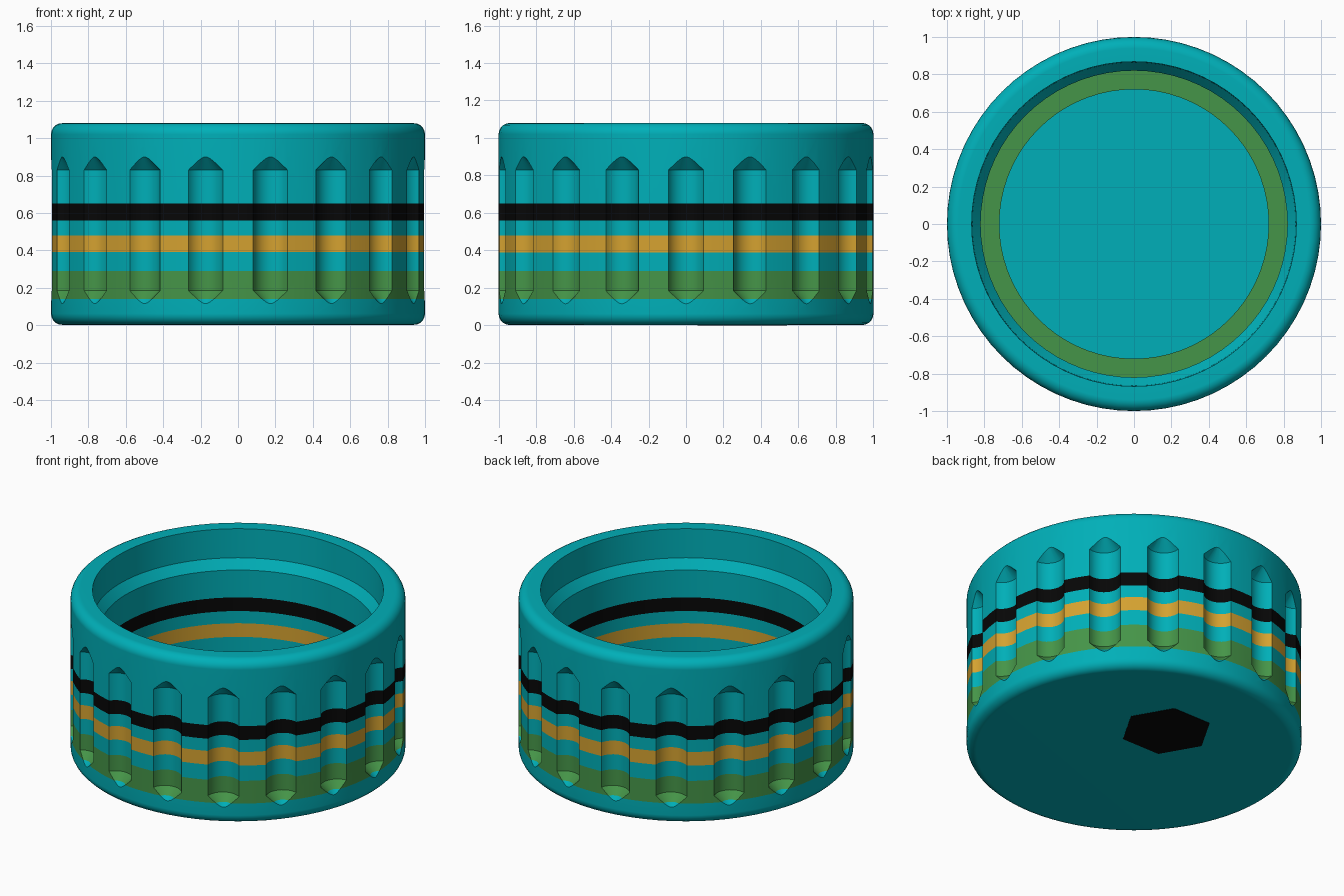
import bpy
import bmesh
import math
from mathutils import Matrix

if "Cube" in bpy.data.objects:
    bpy.data.objects.remove(bpy.data.objects["Cube"], do_unlink=True)


def make_material(name, rgb):
    mat = bpy.data.materials.new(name)
    mat.use_nodes = True
    color = (*rgb, 1)
    mat.diffuse_color = color
    mat.node_tree.nodes["Principled BSDF"].inputs["Base Color"].default_value = color
    return mat


teal = make_material("teal", (0.0, 0.43, 0.48))
black = make_material("black", (0.002, 0.002, 0.002))
amber = make_material("amber", (0.66, 0.36, 0.03))
green = make_material("green", (0.06, 0.30, 0.065))


def add_object(name, bm):
    bmesh.ops.recalc_face_normals(bm, faces=bm.faces)
    mesh = bpy.data.meshes.new(name)
    bm.to_mesh(mesh)
    bm.free()
    obj = bpy.data.objects.new(name, mesh)
    bpy.context.collection.objects.link(obj)
    return obj


def revolve(bm, profile, sides):
    """Spin an (r, z) profile, closed at both ends on the axis."""
    verts = [bm.verts.new((r, 0, z)) for r, z in profile]
    edges = [bm.edges.new(pair) for pair in zip(verts, verts[1:])]
    bmesh.ops.spin(bm, geom=verts + edges, axis=(0, 0, 1), cent=(0, 0, 0),
                   angle=math.tau, steps=sides, use_duplicate=False)
    bmesh.ops.remove_doubles(bm, verts=bm.verts, dist=0.0005)


def fillet(r, z, radius, start):
    return [(r + radius * math.cos(a), z + radius * math.sin(a))
            for a in (math.radians(start + 18 * i) for i in range(6))]


# Cup body: rounded outside, stepped inside
BASE, TOP, ROUND = 0.002, 1.08, 0.06
profile = [(0, BASE)]
profile += fillet(1 - ROUND, BASE + ROUND, ROUND, -90)
profile += fillet(1 - ROUND, TOP - ROUND, ROUND, 0)
profile += [(0.868, TOP), (0.865, 0.89), (0.82, 0.83),
            (0.82, 0.2), (0.72, 0.2), (0.72, 0.1), (0, 0.1)]
bm = bmesh.new()
revolve(bm, profile, 72)
body = add_object("cup_body", bm)

# Pointed cutters for the grip grooves, centred just outside the wall
bm = bmesh.new()
revolve(bm, [(0, 0.078), (0.101, 0.185), (0.101, 0.83), (0, 0.937)], 32)
bmesh.ops.translate(bm, verts=bm.verts, vec=(1.035, 0, 0))
first = bm.verts[:] + bm.edges[:] + bm.faces[:]
for i in range(1, 18):
    copy = bmesh.ops.duplicate(bm, geom=first)["geom"]
    bmesh.ops.rotate(bm, verts=[v for v in copy if isinstance(v, bmesh.types.BMVert)],
                     cent=(0, 0, 0), matrix=Matrix.Rotation(math.tau * i / 18, 3, "Z"))
cutter = add_object("groove_cutters", bm)
cutter.hide_render = True

cut = body.modifiers.new("grooves", "BOOLEAN")
cut.operation = "DIFFERENCE"
cut.solver = "EXACT"
cut.object = cutter
bpy.context.view_layer.update()
carved = bpy.data.meshes.new_from_object(
    body.evaluated_get(bpy.context.evaluated_depsgraph_get()))
body.modifiers.clear()
body.data = carved
bpy.data.objects.remove(cutter, do_unlink=True)

# Colour bands cut through the body by height
carved.materials.clear()
for mat in (teal, black, amber, green):
    carved.materials.append(mat)
bands = [(0.56, 0.65, 1), (0.39, 0.48, 2), (0.14, 0.29, 3)]
bm = bmesh.new()
bm.from_mesh(carved)
for low, high, _ in bands:
    for z in (low, high):
        bmesh.ops.bisect_plane(bm, geom=bm.verts[:] + bm.edges[:] + bm.faces[:],
                               plane_co=(0, 0, z), plane_no=(0, 0, 1))
for face in bm.faces:
    z = face.calc_center_median().z
    face.material_index = next((m for low, high, m in bands if low < z < high), 0)
bm.to_mesh(carved)
bm.free()

bpy.ops.object.select_all(action="DESELECT")
body.select_set(True)
bpy.context.view_layer.objects.active = body
bpy.ops.object.shade_smooth_by_angle(angle=math.radians(30))
weighted = body.modifiers.new("weighted_normals", "WEIGHTED_NORMAL")
weighted.keep_sharp = True

# Hexagonal plate on the underside, one corner pointing sideways
bm = bmesh.new()
bmesh.ops.create_cone(bm, cap_ends=True, segments=6, radius1=0.275, radius2=0.275, depth=0.004)
bmesh.ops.rotate(bm, verts=bm.verts, cent=(0, 0, 0), matrix=Matrix.Rotation(math.radians(30), 3, "Z"))
bmesh.ops.translate(bm, verts=bm.verts, vec=(0, 0.3, 0.002))
plate = add_object("hexagon_plate", bm)
plate.data.materials.append(black)
